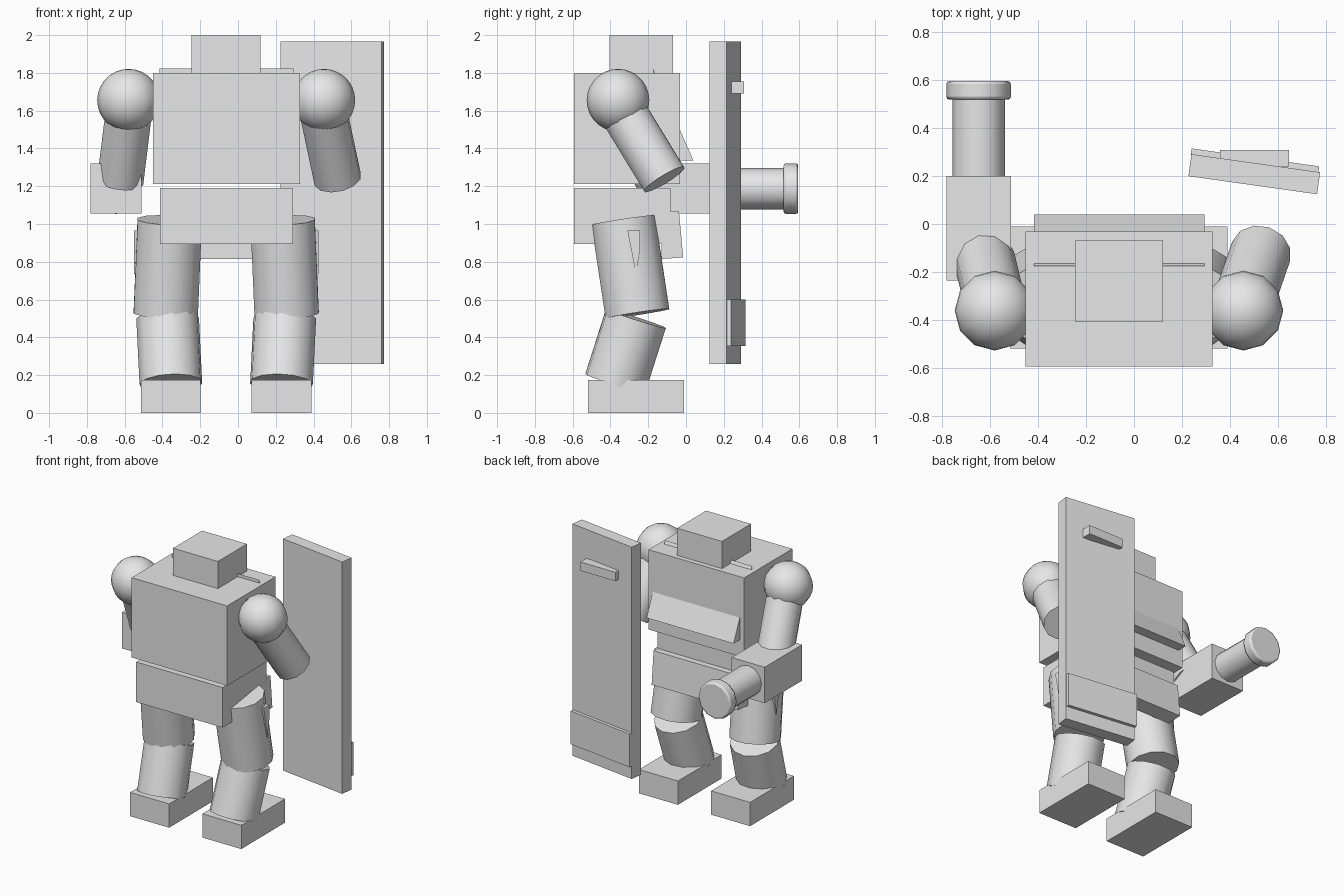
import bpy, bmesh, math
from mathutils import Vector

if "Cube" in bpy.data.objects:
    bpy.data.objects.remove(bpy.data.objects["Cube"])

CX = -0.0625  # symmetry plane of the figure

grey = bpy.data.materials.new("plain grey")
grey.diffuse_color = (0.8, 0.8, 0.8, 1)
grey.use_nodes = True
grey.node_tree.nodes["Principled BSDF"].inputs["Base Color"].default_value = grey.diffuse_color


def finish(ob, name, smooth=False):
    ob.name = name
    ob.data.materials.append(grey)
    if smooth:
        bpy.ops.object.shade_smooth_by_angle(angle=math.radians(40))
    return ob


def box(name, x, y, z, rot=0.0):
    """Box from (min, max) ranges, turned about z around its centre."""
    c = [(r[0] + r[1]) / 2 for r in (x, y, z)]
    bpy.ops.mesh.primitive_cube_add(size=1, location=c)
    ob = bpy.context.object
    ob.scale = [r[1] - r[0] for r in (x, y, z)]
    ob.rotation_euler.z = rot
    return finish(ob, name)


def rod(name, a, b, r, sides=12):
    """Cylinder between two points."""
    a, b = Vector(a), Vector(b)
    bpy.ops.mesh.primitive_cylinder_add(vertices=sides, radius=r, depth=(b - a).length,
                                        location=(a + b) / 2)
    ob = bpy.context.object
    ob.rotation_euler = (b - a).to_track_quat('Z', 'Y').to_euler()
    return finish(ob, name, True)


def prism(name, x, profile):
    """Side profile of (y, z) points extruded along x."""
    bm = bmesh.new()
    face = bm.faces.new([bm.verts.new((x[0], y, z)) for y, z in profile])
    out = bmesh.ops.extrude_face_region(bm, geom=[face])
    verts = [v for v in out["geom"] if isinstance(v, bmesh.types.BMVert)]
    bmesh.ops.translate(bm, verts=verts, vec=(x[1] - x[0], 0, 0))
    bmesh.ops.recalc_face_normals(bm, faces=bm.faces)
    me = bpy.data.meshes.new(name)
    bm.to_mesh(me)
    bm.free()
    ob = bpy.data.objects.new(name, me)
    bpy.context.collection.objects.link(ob)
    return finish(ob, name)


# head, torso, belt
box("head", (-0.245, 0.12), (-0.405, -0.068), (1.78, 2.0))
box("torso", (-0.45, 0.327), (-0.593, -0.032), (1.213, 1.80))
box("belt", (-0.413, 0.29), (-0.593, -0.082), (0.895, 1.19))

# sloping chest and skirt plates
prism("chest_plate", (-0.415, 0.293), [(-0.175, 1.823), (0.04, 1.335), (-0.175, 1.335)])
prism("skirt_plate", (-0.413, 0.29),
      [(-0.13, 1.065), (-0.037, 1.065), (-0.015, 0.823), (-0.13, 0.815)])

# legs and shoulders, mirrored
for s, side in ((-1, "left"), (1, "right")):
    def at(off, y, z):
        return (CX + s * off, y, z)
    rod(side + "_thigh", at(0.299, -0.332, 1.02), at(0.32, -0.257, 0.525), 0.176)
    rod(side + "_shin", at(0.31, -0.265, 0.50), at(0.293, -0.375, 0.155), 0.168)
    xs = sorted((CX + s * 0.135, CX + s * 0.452))
    box(side + "_foot", xs, (-0.518, -0.01), (0, 0.175))
    xs = sorted((CX + s * 0.3, CX + s * 0.488))
    prism(side + "_thigh_plate", xs,
          [(-0.31, 0.965), (-0.243, 0.965), (-0.243, 0.865), (-0.265, 0.735)])
    bpy.ops.mesh.primitive_uv_sphere_add(segments=12, ring_count=14, radius=0.166,
                                         location=at(0.517, -0.36, 1.655))
    finish(bpy.context.object, side + "_shoulder", True)

# arms
rod("right_arm", (0.455, -0.325, 1.58), (0.528, -0.115, 1.236), 0.127)
rod("left_arm", (-0.58, -0.32, 1.58), (-0.622, -0.145, 1.236), 0.127)

# gun on the left arm
box("gun_body", (-0.78, -0.512), (-0.235, 0.2), (1.055, 1.32))
rod("gun_barrel", (-0.646, 0.19, 1.187), (-0.646, 0.53, 1.187), 0.109)
muzzle = rod("gun_muzzle", (-0.646, 0.517, 1.187), (-0.646, 0.594, 1.187), 0.134)
bev = muzzle.modifiers.new("soft_rim", 'BEVEL')
bev.width, bev.segments, bev.limit_method = 0.012, 2, 'ANGLE'
bev.angle_limit = math.radians(50)

# shield, turned slightly about z
ROT = math.radians(-8)
box("shield", (0.23, 0.77), (0.161, 0.253), (0.26, 1.965), ROT)
n = Vector((math.sin(-ROT), math.cos(ROT))) * 0.057
px, py = 0.495 + n.x, 0.207 + n.y
box("shield_lower_plate", (px - 0.268, px + 0.268), (py - 0.0135, py + 0.0135),
    (0.355, 0.6), ROT)
box("shield_bar", (0.357, 0.644), (0.24, 0.308), (1.69, 1.755))
